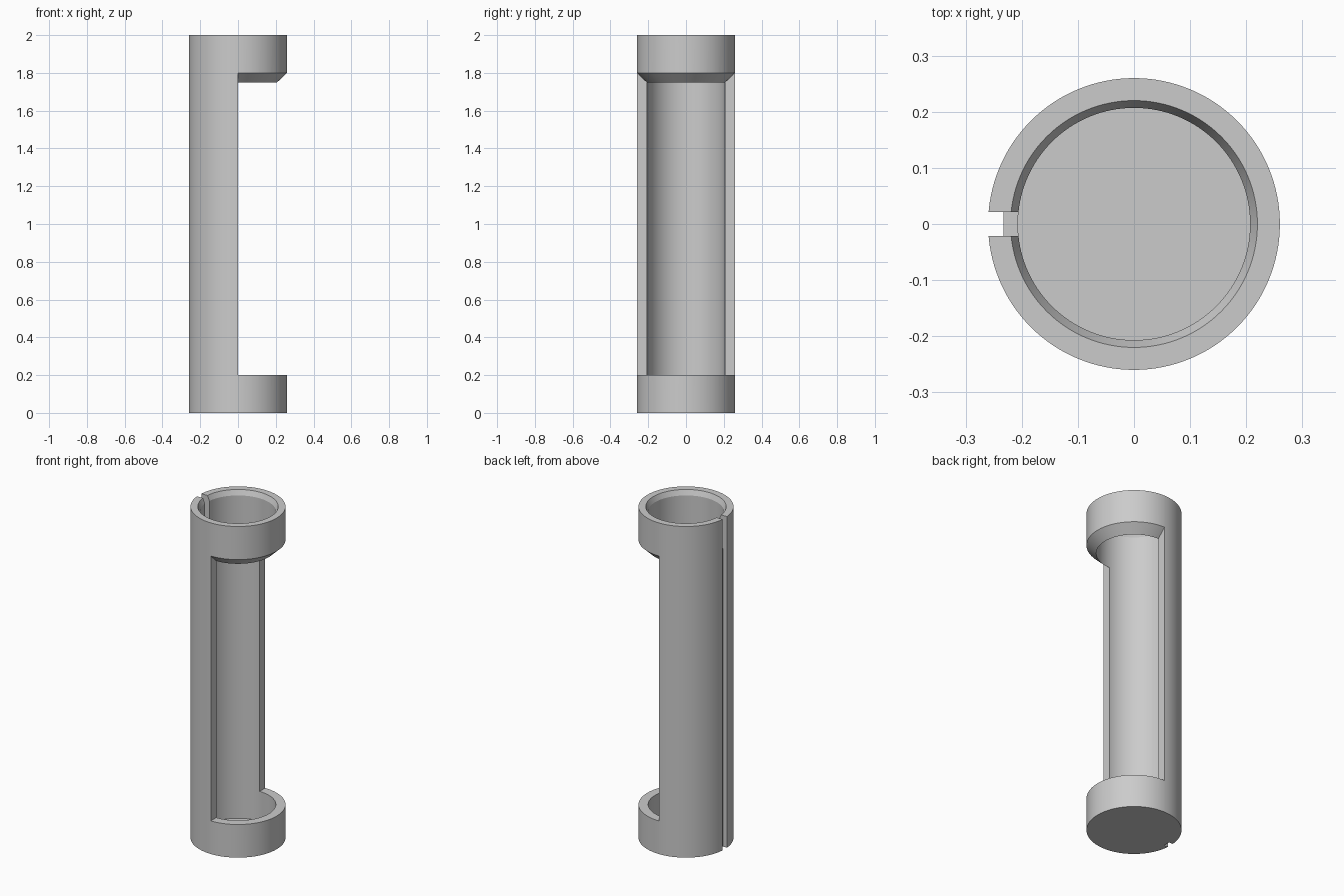
import bpy, bmesh, math

if "Cube" in bpy.data.objects:
    bpy.data.objects.remove(bpy.data.objects["Cube"])

R, RI, H = 0.26, 0.207, 2.0      # outer radius, bore radius, height
SEG = 128

grey = bpy.data.materials.new("light_grey")
grey.diffuse_color = (0.6, 0.6, 0.6, 1)
grey.use_nodes = True
grey.node_tree.nodes["Principled BSDF"].inputs["Base Color"].default_value = grey.diffuse_color


def finish(name, bm):
    bmesh.ops.remove_doubles(bm, verts=bm.verts, dist=1e-5)
    bmesh.ops.recalc_face_normals(bm, faces=bm.faces)
    me = bpy.data.meshes.new(name)
    bm.to_mesh(me)
    bm.free()
    me.materials.append(grey)
    ob = bpy.data.objects.new(name, me)
    bpy.context.collection.objects.link(ob)
    return ob


def lathe(name, profile, start, sweep, seg):
    """Revolve a closed (radius, z) profile about z; cap partial sweeps."""
    bm = bmesh.new()
    full = sweep > 6.28
    rings = []
    for i in range(seg if full else seg + 1):
        a = start + sweep * i / seg
        rings.append([bm.verts.new((r * math.cos(a), r * math.sin(a), z)) for r, z in profile])
    n = len(profile)
    for i in range(seg):
        p, q = rings[i], rings[(i + 1) % len(rings)]
        for j in range(n):
            k = (j + 1) % n
            if profile[j][0] or profile[k][0]:
                bm.faces.new((p[j], q[j], q[k], p[k]))
    if not full:
        bm.faces.new(rings[0])
        bm.faces.new(rings[-1])
    return finish(name, bm)


def box(name, lo, hi):
    bm = bmesh.new()
    bmesh.ops.create_cube(bm, size=1)
    for v in bm.verts:
        v.co = [(l + h) / 2 + c * (h - l) for l, h, c in zip(lo, hi, v.co)]
    return finish(name, bm)


# Tube with a closed floor and a chamfered mouth
tube = lathe("slotted_tube", [(0, 0), (R, 0), (R, H), (0.22, H), (RI, 1.97), (RI, 0.02), (0, 0.02)],
             0, 2 * math.pi, SEG)

# Half-round side window with a conical upper edge
slope = 0.05 / (R - RI)
window = lathe("window_cutter",
               [(0.15, 0.2), (0.3, 0.2), (0.3, 1.75 + slope * (0.3 - RI)),
                (0.15, 1.75 - slope * (RI - 0.15))],
               -math.pi / 2, math.pi, SEG // 2)
# Shallow groove down the back, and the notch through the wall at its top
groove = box("groove_cutter", (-0.3, -0.021, -0.1), (-0.233, 0.021, 2.1))
notch = box("notch_cutter", (-0.3, -0.021, 1.8), (-0.15, 0.021, 2.1))

bpy.context.view_layer.objects.active = tube
for cutter in (window, groove, notch):
    mod = tube.modifiers.new(cutter.name, 'BOOLEAN')
    mod.operation = 'DIFFERENCE'
    mod.solver = 'EXACT'
    mod.object = cutter
    bpy.ops.object.modifier_apply(modifier=mod.name)
    bpy.data.objects.remove(cutter)

# Smooth the round walls, keep the cut edges sharp
bpy.ops.object.select_all(action='DESELECT')
tube.select_set(True)
bpy.ops.object.shade_smooth_by_angle(angle=math.radians(20))
